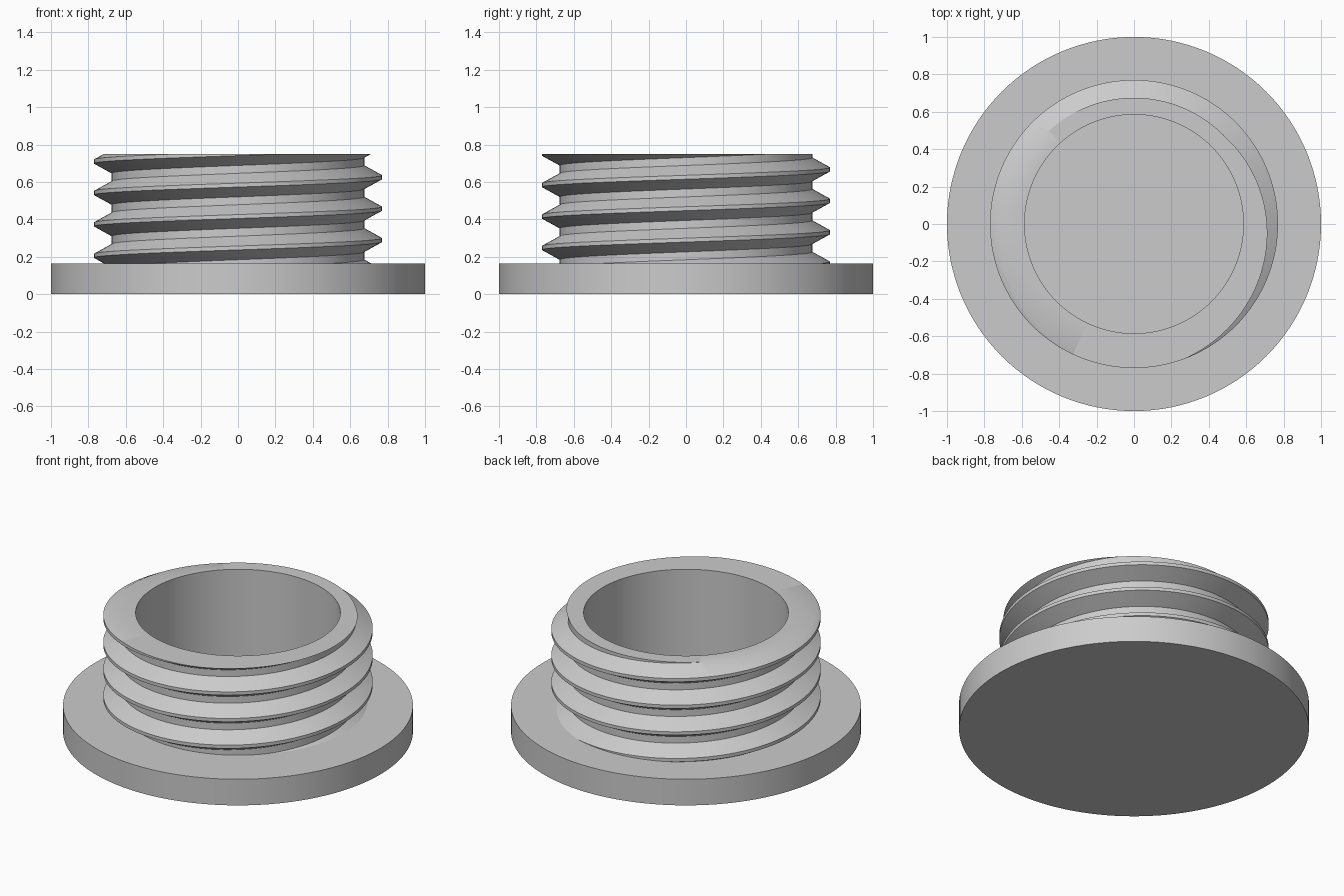
import bpy, bmesh
from math import cos, sin, pi, radians

cube = bpy.data.objects.get("Cube")
if cube:
    bpy.data.objects.remove(cube)

SEGMENTS = 128
FLANGE_TOP, NECK_TOP = 0.165, 0.75
ROOT, CREST, BORE = 0.675, 0.77, 0.585
PITCH, CREST_Z = 0.168, 0.625      # crest height on the +x side

grey = bpy.data.materials.new("plain grey")
grey.use_nodes = True
grey.diffuse_color = (0.6, 0.6, 0.6, 1)
grey.node_tree.nodes["Principled BSDF"].inputs["Base Color"].default_value = (0.6, 0.6, 0.6, 1)


def finish(bm, name):
    """Turn a bmesh into a smooth-shaded object with sharp edges kept."""
    bmesh.ops.recalc_face_normals(bm, faces=bm.faces)
    mesh = bpy.data.meshes.new(name)
    bm.to_mesh(mesh)
    bm.free()
    mesh.materials.append(grey)
    obj = bpy.data.objects.new(name, mesh)
    bpy.context.collection.objects.link(obj)
    bpy.ops.object.select_all(action='DESELECT')
    obj.select_set(True)
    bpy.context.view_layer.objects.active = obj
    bpy.ops.object.shade_smooth_by_angle(angle=radians(30))
    return obj


# Flange: solid disc, whose top is also the floor of the bore
bm = bmesh.new()
bmesh.ops.create_cone(bm, cap_ends=True, segments=SEGMENTS, radius1=1, radius2=1, depth=FLANGE_TOP)
bmesh.ops.translate(bm, verts=bm.verts, vec=(0, 0, FLANGE_TOP / 2))
finish(bm, "flange")

# Neck: one pitch of the thread section, swept as a right-handed helix
section = [(ROOT, -3 / 8), (CREST, -1 / 16), (CREST, 1 / 16), (ROOT, 3 / 8)]
profile = [(r, CREST_Z + (turn + h) * PITCH) for turn in range(-5, 3) for r, h in section]
bm = bmesh.new()
columns = []
for j in range(SEGMENTS):
    a = 2 * pi * j / SEGMENTS
    columns.append([bm.verts.new((r * cos(a), r * sin(a), z + PITCH * j / SEGMENTS))
                    for r, z in profile])
step = len(section)
for j, left in enumerate(columns):
    # The last column meets the first one a full pitch higher
    right = columns[j + 1] if j + 1 < SEGMENTS else columns[0][step:]
    for k in range(len(right) - 1):
        bm.faces.new((left[k], right[k], right[k + 1], left[k + 1]))

# Cut the thread flat at the rim and just inside the flange
for height, direction in ((NECK_TOP, 1), (FLANGE_TOP - 0.01, -1)):
    bmesh.ops.bisect_plane(bm, geom=bm.verts[:] + bm.edges[:] + bm.faces[:], dist=1e-6,
                           plane_co=(0, 0, height), plane_no=(0, 0, direction), clear_outer=True)

# Rim and bore wall
rim = [e for e in bm.edges if e.is_boundary and all(v.co.z > NECK_TOP - 1e-4 for v in e.verts)]
top, low = [[bm.verts.new((BORE * cos(2 * pi * j / SEGMENTS), BORE * sin(2 * pi * j / SEGMENTS), z))
             for j in range(SEGMENTS)] for z in (NECK_TOP, FLANGE_TOP - 0.01)]
for j in range(SEGMENTS):
    n = (j + 1) % SEGMENTS
    bm.faces.new((top[j], low[j], low[n], top[n]))
    rim.append(bm.edges.get((top[j], top[n])))
bmesh.ops.triangle_fill(bm, use_beauty=True, use_dissolve=False, edges=rim, normal=(0, 0, 1))
finish(bm, "threaded_neck")
